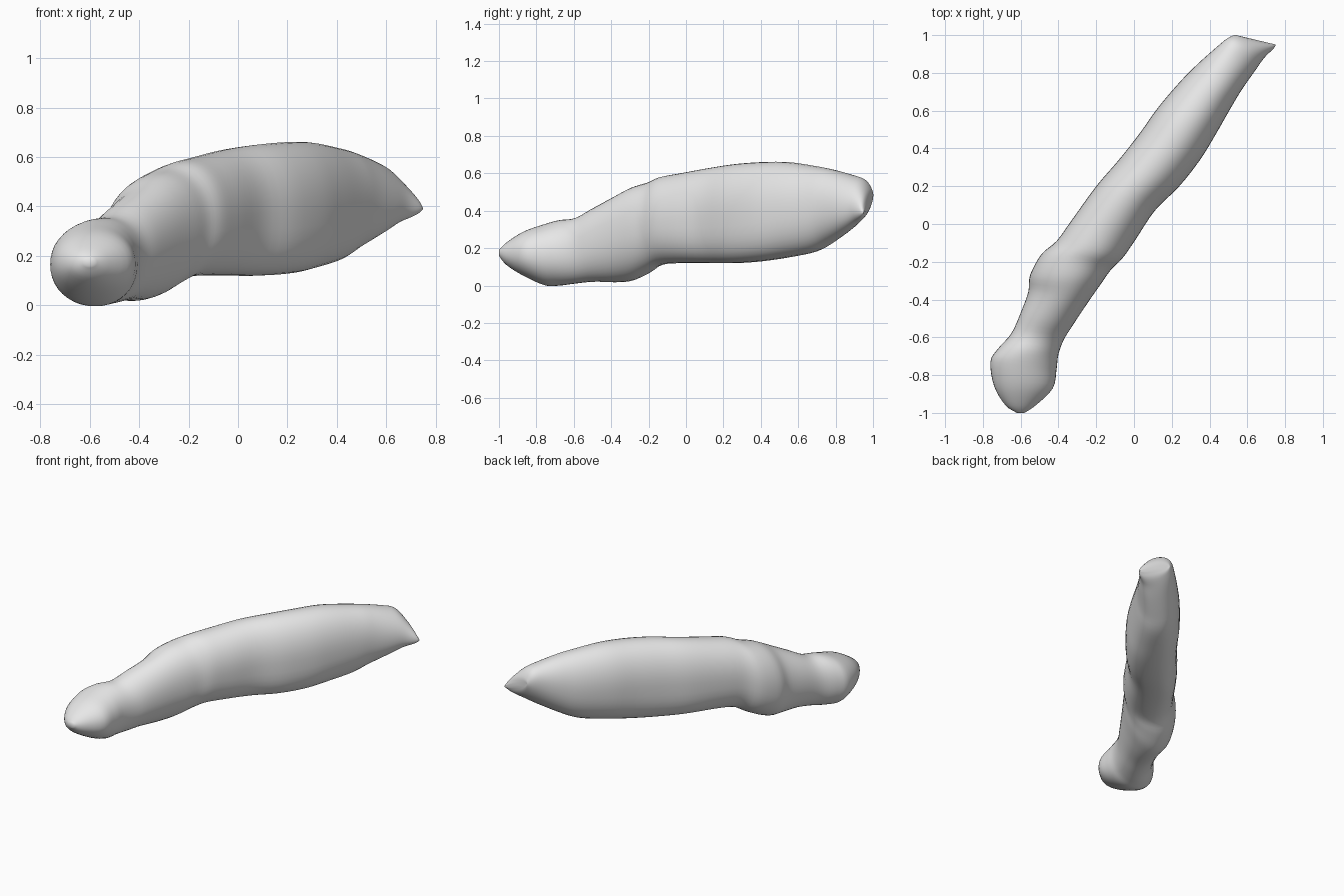
import bpy
import bmesh
import math
from mathutils import Vector

cube = bpy.data.objects.get("Cube")
if cube:
    bpy.data.objects.remove(cube, do_unlink=True)

SIDES = 40       # points around each cross-section
STEPS = 4        # rings between neighbouring cross-sections
ROUND = 0.95     # roundness of head, tail and back
FLAT_BELLY = 0.7  # lower value gives a flatter belly with fuller flanks

# Upright oval sections from head to tail:
# left edge x, y, right edge x, y, bottom z, top z
SECTIONS = [
    (-.62, -1, -.58, -1, .16, .19),
    (-.68, -.96, -.52, -.96, .11, .23),
    (-.74, -.86, -.43, -.87, .05, .29),
    (-.76, -.73, -.41, -.77, 0, .33),
    (-.72, -.66, -.4, -.69, 0, .35),
    (-.65, -.58, -.37, -.61, .01, .36),
    (-.6, -.47, -.32, -.53, .02, .41),
    (-.56, -.36, -.24, -.41, .02, .47),
    (-.55, -.27, -.17, -.31, .03, .52),
    (-.49, -.16, -.12, -.24, .07, .55),
    (-.41, -.09, -.06, -.18, .11, .58),
    (-.33, .02, .01, -.08, .12, .6),
    (-.2, .2, .11, .07, .12, .63),
    (-.08, .34, .24, .2, .12, .65),
    (.03, .48, .35, .34, .13, .66),
    (.13, .62, .43, .47, .15, .66),
    (.25, .76, .51, .61, .18, .64),
    (.34, .85, .57, .71, .23, .62),
    (.43, .93, .64, .81, .29, .59),
    (.49, .98, .69, .88, .34, .56),
    (.53, 1, .74, .93, .38, .5),
    (.54, 1, .75, .95, .42, .45),
]


def smooth_between(a, b, c, d, t):
    """Smooth curve from b to c, guided by the neighbours a and d."""
    return b + t / 2 * (c - a + t * (2 * a - 5 * b + 4 * c - d
                                     + t * (3 * (b - c) + d - a)))


def refine(sections, steps):
    """Insert smoothly interpolated sections along the body."""
    last = len(sections) - 1
    result = []
    for i in range(last):
        around = [sections[min(max(i + k, 0), last)] for k in (-1, 0, 1, 2)]
        for s in range(steps):
            result.append([smooth_between(*values, s / steps)
                           for values in zip(*around)])
    result.append(sections[-1])
    return result


def bump(y, middle, width):
    """Soft hill that is one at its middle and fades to zero."""
    return math.exp(-((y - middle) / width) ** 2)


def rounded(value, power):
    return math.copysign(abs(value) ** power, value)


def add_ring(bm, section):
    lx, ly, rx, ry, low, high = section
    centre = Vector((lx + rx, ly + ry, low + high)) / 2
    across = Vector((rx - lx, ry - ly, 0)) / 2
    up = Vector((0, 0, high - low)) / 2
    # The neck leans up to the right, the tail slants down to its pointed edge
    tail = min(max((centre.y - 0.75) / 0.2, 0), 1)
    across.z = 0.035 * bump(centre.y, -0.32, 0.15) - 0.045 * tail
    # The belly is flattest along the middle of the body
    belly = ROUND + (FLAT_BELLY - ROUND) * bump(centre.y, 0.25, 0.4)
    ring = []
    for k in range(SIDES):
        angle = math.tau * k / SIDES
        power = ROUND if math.sin(angle) > 0 else belly
        ring.append(bm.verts.new(
            centre + across * rounded(math.cos(angle), power)
            + up * rounded(math.sin(angle), power)))
    return ring


def make_material(name, colour):
    material = bpy.data.materials.new(name)
    material.use_nodes = True
    material.diffuse_color = colour
    shader = next(n for n in material.node_tree.nodes
                  if n.type == 'BSDF_PRINCIPLED')
    shader.inputs["Base Color"].default_value = colour
    return material


# Body: one skin lofted through the sections, closed at both ends
bm = bmesh.new()
rings = [add_ring(bm, section) for section in refine(SECTIONS, STEPS)]
for first, second in zip(rings, rings[1:]):
    for k in range(SIDES):
        n = (k + 1) % SIDES
        bm.faces.new((first[k], first[n], second[n], second[k]))
bm.faces.new(rings[0])
bm.faces.new(rings[-1])
bmesh.ops.recalc_face_normals(bm, faces=bm.faces)

mesh = bpy.data.meshes.new("body")
bm.to_mesh(mesh)
bm.free()
mesh.materials.append(make_material("light grey", (0.8, 0.8, 0.8, 1)))
body = bpy.data.objects.new("body", mesh)
bpy.context.collection.objects.link(body)

# Smooth skin with a crisp tail edge
bpy.ops.object.select_all(action='DESELECT')
body.select_set(True)
bpy.context.view_layer.objects.active = body
bpy.ops.object.shade_smooth_by_angle(angle=math.radians(50))
